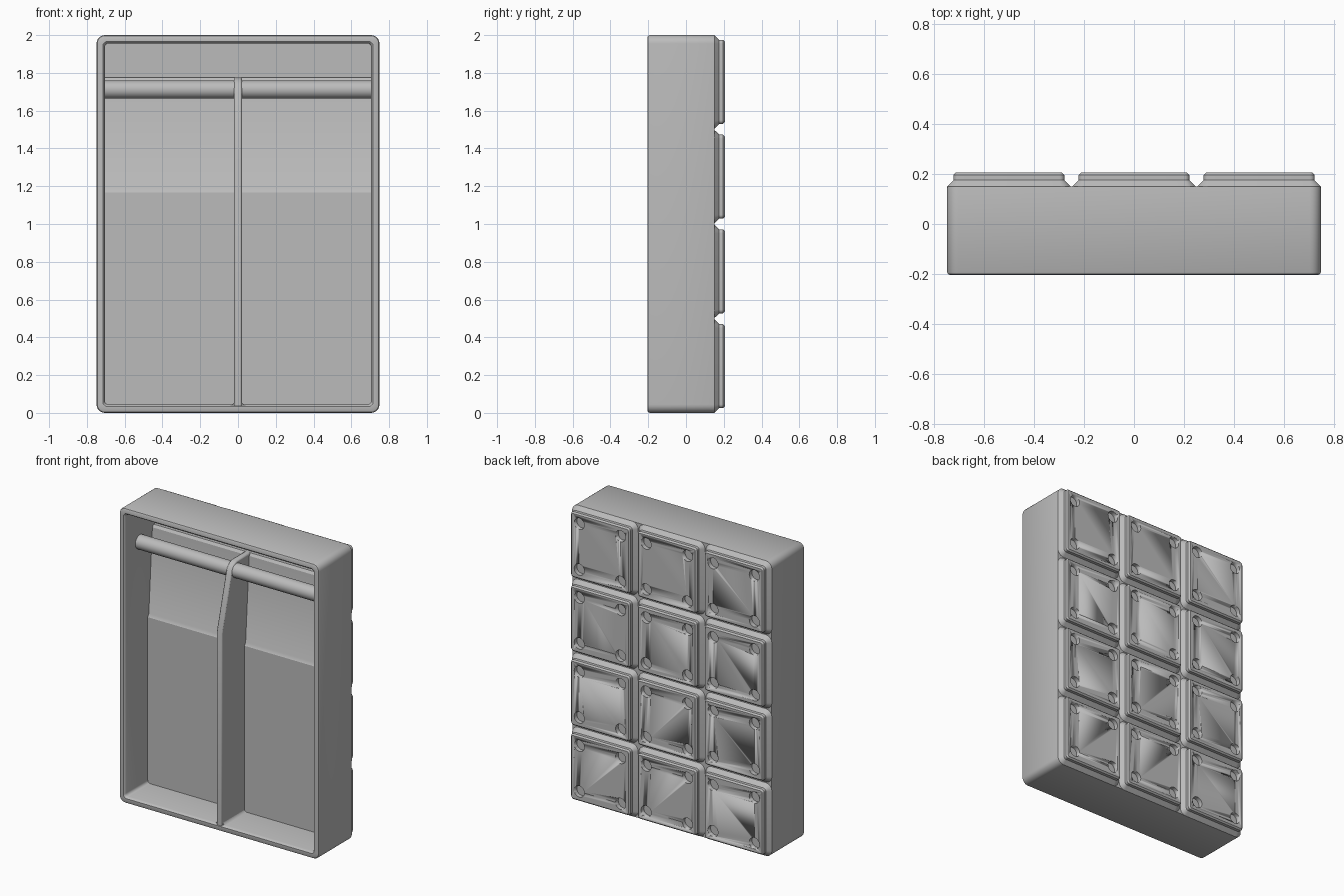
import bpy, bmesh, math
from mathutils import Vector, Matrix

if "Cube" in bpy.data.objects:
    bpy.data.objects.remove(bpy.data.objects["Cube"])

grey = bpy.data.materials.new("plain grey")
grey.diffuse_color = (0.5, 0.5, 0.5, 1)
grey.use_nodes = True
grey.node_tree.nodes["Principled BSDF"].inputs["Base Color"].default_value = grey.diffuse_color

HX, HZ, CZ = 0.749, 1.0, 1.0      # half width, half height, centre height
PITCH = 0.5013                    # spacing of the square feet


def finish(bm, name, bevel=0):
    bmesh.ops.recalc_face_normals(bm, faces=bm.faces[:])
    me = bpy.data.meshes.new(name)
    bm.to_mesh(me)
    bm.free()
    ob = bpy.data.objects.new(name, me)
    bpy.context.collection.objects.link(ob)
    me.materials.append(grey)
    if bevel:
        m = ob.modifiers.new("soft edges", 'BEVEL')
        m.width, m.segments, m.limit_method = bevel, 2, 'ANGLE'
        m.angle_limit = math.radians(40)
    bpy.ops.object.select_all(action='DESELECT')
    bpy.context.view_layer.objects.active = ob
    ob.select_set(True)
    bpy.ops.object.shade_smooth_by_angle(angle=math.radians(30))
    return ob


def rounded_rect(cx, cz, hx, hz, r, y, n=6):
    pts = []
    for k, (sx, sz) in enumerate([(1, 1), (-1, 1), (-1, -1), (1, -1)]):
        for i in range(n + 1):
            a = math.pi / 2 * (k + i / n)
            pts.append(Vector((cx + sx * (hx - r) + r * math.cos(a), y,
                               cz + sz * (hz - r) + r * math.sin(a))))
    return pts


def loft(bm, sections):
    rings = [[bm.verts.new(p) for p in s] for s in sections]
    for a, b in zip(rings, rings[1:]):
        for i in range(len(a)):
            j = (i + 1) % len(a)
            bm.faces.new((a[i], a[j], b[j], b[i]))
    bm.faces.new(rings[0])
    bm.faces.new(rings[-1])


def prism(name, lower, upper, bevel=0):
    bm = bmesh.new()
    loft(bm, [lower, upper])
    return finish(bm, name, bevel)


# Open tray: outer wall, rounded rim, inner wall and floor in one loft
bm = bmesh.new()
loft(bm, [rounded_rect(0, CZ, HX - i, HZ - i, r, y) for i, r, y in [
    (0.001, 0.044, 0.150), (0, 0.045, 0.145), (0, 0.045, -0.193),
    (0.004, 0.041, -0.201), (0.012, 0.033, -0.205), (0.034, 0.022, -0.205),
    (0.039, 0.020, -0.201), (0.044, 0.020, -0.188), (0.044, 0.020, 0.123)]])
finish(bm, "tray")

# Grid of stepped feet on the back, with four round sockets in each
feet, holes = bmesh.new(), bmesh.new()
HF = 0.2477
for ix in (-1, 0, 1):
    for iz in (-1.5, -0.5, 0.5, 1.5):
        cx, cz = ix * PITCH, CZ + iz * (2 * HZ - 2 * HF) / 3
        loft(feet, [rounded_rect(cx, cz, HF - i, HF - i, r, y) for i, r, y in [
            (0.006, 0.040, 0.135), (0.0, 0.045, 0.150), (0.0257, 0.020, 0.176),
            (0.0257, 0.020, 0.1965), (0.035, 0.012, 0.206)]])
        for sx in (-1, 1):
            for sz in (-1, 1):
                bmesh.ops.create_cone(
                    holes, cap_ends=True, segments=24, radius1=0.038,
                    radius2=0.038, depth=0.06,
                    matrix=Matrix.Translation((cx + sx * 0.155, 0.207, cz + sz * 0.155))
                    @ Matrix.Rotation(math.pi / 2, 4, 'X'))
cutter = finish(holes, "socket_cutter")
cutter.hide_render = True
cutter.hide_set(True)
base = finish(feet, "feet")
m = base.modifiers.new("sockets", 'BOOLEAN')
m.object, m.operation, m.solver = cutter, 'DIFFERENCE', 'EXACT'

# Raised floor with a small step and a leaning upper part
profile = [(0.13, 0.03), (0.04, 0.03), (0.04, 1.168), (0.052, 1.188),
           (0.09, 1.758), (0.102, 1.775), (0.13, 1.775)]
prism("raised_floor", [Vector((-0.71, y, z)) for y, z in profile],
      [Vector((0.71, y, z)) for y, z in profile])

# Central divider whose front edge slopes back near the top
profile = [(0.126, 0.03), (-0.203, 0.03), (-0.203, 1.34), (-0.105, 1.70),
           (-0.092, 1.737), (-0.07, 1.762), (-0.04, 1.775), (0.126, 1.775)]
prism("divider", [Vector((-0.021, y, z)) for y, z in profile],
      [Vector((0.021, y, z)) for y, z in profile], 0.008)

# Rounded corners where the divider meets the bottom wall
for side, label in ((-1, "left"), (1, "right")):
    R, x0, z0 = 0.022, 0.019, 0.043
    arc = [(x0, z0)] + [(x0 + R - R * math.cos(a), z0 + R - R * math.sin(a))
                        for a in [math.pi / 2 * i / 5 for i in range(6)]]
    prism("divider_fillet_" + label, [Vector((side * x, -0.192, z)) for x, z in arc],
          [Vector((side * x, 0.045, z)) for x, z in arc])

# Cross rod
bm = bmesh.new()
bmesh.ops.create_cone(bm, cap_ends=True, segments=40, radius1=0.048, radius2=0.048,
                      depth=1.42, matrix=Matrix.Translation((0, -0.045, 1.712))
                      @ Matrix.Rotation(math.pi / 2, 4, 'Y'))
finish(bm, "cross_rod")
